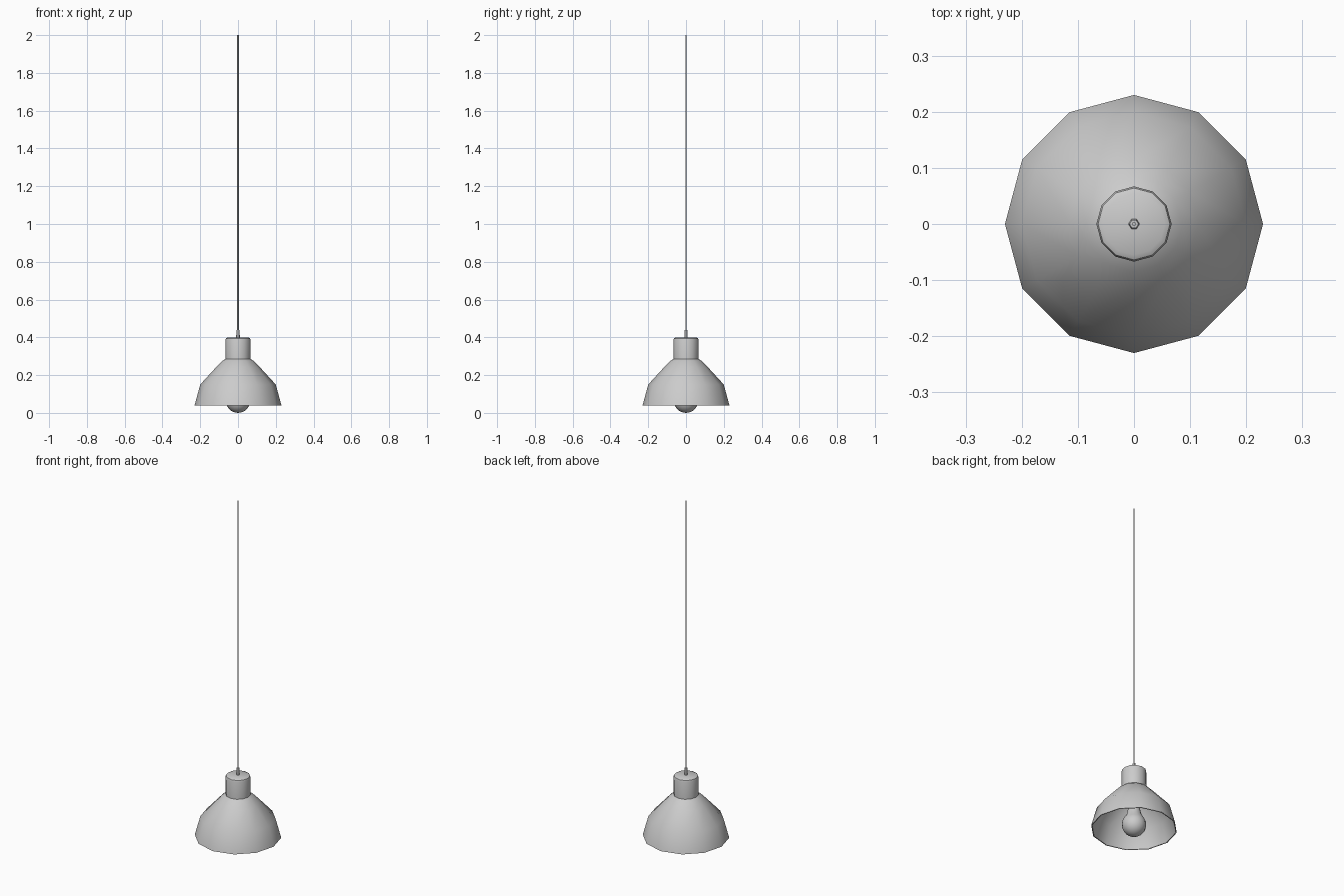
import bpy, bmesh, math

if "Cube" in bpy.data.objects:
    bpy.data.objects.remove(bpy.data.objects["Cube"])


def lathe(name, profile, sides, angle=40):
    """Revolve (radius, z) points about the z axis; radius 0 makes a pole."""
    bm = bmesh.new()
    rings = []
    for r, z in profile:
        if r == 0:
            rings.append([bm.verts.new((0, 0, z))] * sides)
        else:
            rings.append([bm.verts.new((r * math.cos(math.tau * i / sides),
                                        r * math.sin(math.tau * i / sides), z))
                          for i in range(sides)])
    for a, b in zip(rings, rings[1:]):
        for i in range(sides):
            j = (i + 1) % sides
            quad = list(dict.fromkeys((a[i], a[j], b[j], b[i])))
            bm.faces.new(quad)
    bmesh.ops.recalc_face_normals(bm, faces=bm.faces[:])
    mesh = bpy.data.meshes.new(name)
    bm.to_mesh(mesh)
    bm.free()
    obj = bpy.data.objects.new(name, mesh)
    bpy.context.collection.objects.link(obj)
    bpy.ops.object.select_all(action='DESELECT')
    obj.select_set(True)
    bpy.context.view_layer.objects.active = obj
    bpy.ops.object.shade_smooth_by_angle(angle=math.radians(angle))
    return obj


# Thin-walled shade: up the outside, down the inside, closed at the rim
lathe("shade", [(0.23, 0.04), (0.2, 0.15), (0.115, 0.243), (0.085, 0.274),
                (0.066, 0.286), (0.06, 0.28), (0.081, 0.268), (0.111, 0.238),
                (0.195, 0.147), (0.225, 0.04), (0.23, 0.04)], 12)

# Lamp holder cap with a rounded top
lathe("holder_cap", [(0, 0.27), (0.066, 0.27), (0.067, 0.385), (0.064, 0.395),
                     (0.055, 0.4), (0, 0.4)], 12)

# Cord grip and hanging cord
lathe("cord_grip", [(0, 0.395), (0.01, 0.395), (0.008, 0.44), (0, 0.44)], 6)
lathe("cord", [(0, 0.43), (0.004, 0.43), (0.004, 2.0), (0, 2.0)], 6, 65)

# Bulb: round globe tapering into a neck inside the holder
globe = [(0.065 * math.sin(math.radians(a)), 0.065 - 0.065 * math.cos(math.radians(a)))
         for a in range(0, 121, 15)]
lathe("bulb", globe + [(0.04, 0.125), (0.032, 0.16), (0.03, 0.2),
                       (0.03, 0.275), (0, 0.275)], 16)
